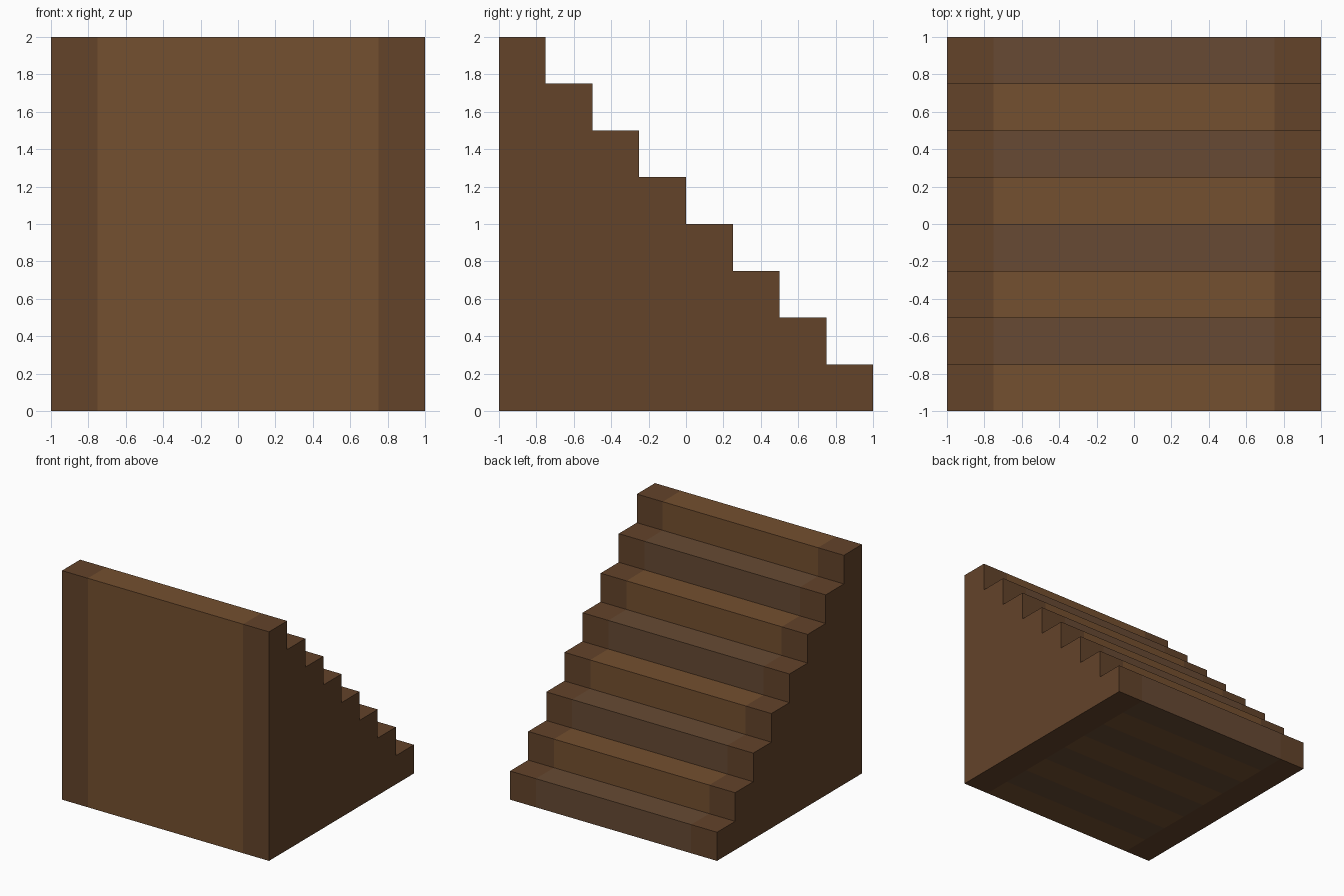
import bpy, bmesh

if "Cube" in bpy.data.objects:
    bpy.data.objects.remove(bpy.data.objects["Cube"])

STEPS = 8
S = 2 / STEPS
XS = [-1, -0.75, 0.75, 1]


def material(name, rgb):
    m = bpy.data.materials.new(name)
    m.diffuse_color = (*rgb, 1)
    m.use_nodes = True
    m.node_tree.nodes["Principled BSDF"].inputs["Base Color"].default_value = m.diffuse_color
    return m


mats = [material("dark_wood", (0.125, 0.056, 0.023)),
        material("grey_wood", (0.135, 0.068, 0.033)),
        material("warm_wood", (0.175, 0.079, 0.029))]

# Closed stepped profile (y, z) with the wood tone of each outgoing segment
profile, tones = [], []
for i in range(STEPS):
    y, tone = 1 - i * S, 1 + i % 2
    profile += [(y, i * S), (y, (i + 1) * S)]
    tones += [tone, tone]
profile += [(-1, 2)]
tones += [2]
for i in reversed(range(STEPS)):
    profile.append((1 - (i + 1) * S, 0))
    tones.append(1 + i % 2)
# the underside's first point continues straight from the back wall
n = len(profile)

bm = bmesh.new()
rings = [[bm.verts.new((x, y, z)) for y, z in profile] for x in XS]

# Skin between the cross sections: dark end bands, alternating middle
for k in range(3):
    for j in range(n):
        # underside segment j runs toward +y, so it belongs to the step it crosses
        a, b = rings[k], rings[k + 1]
        f = bm.faces.new((a[j], a[(j + 1) % n], b[(j + 1) % n], b[j]))
        f.material_index = tones[j] if k == 1 else 0

# Flat stepped ends
for ring in (rings[0], rings[-1]):
    bm.faces.new(ring)

bmesh.ops.recalc_face_normals(bm, faces=bm.faces)
mesh = bpy.data.meshes.new("staircase")
bm.to_mesh(mesh)
bm.free()
for m in mats:
    mesh.materials.append(m)
bpy.context.collection.objects.link(bpy.data.objects.new("staircase", mesh))
